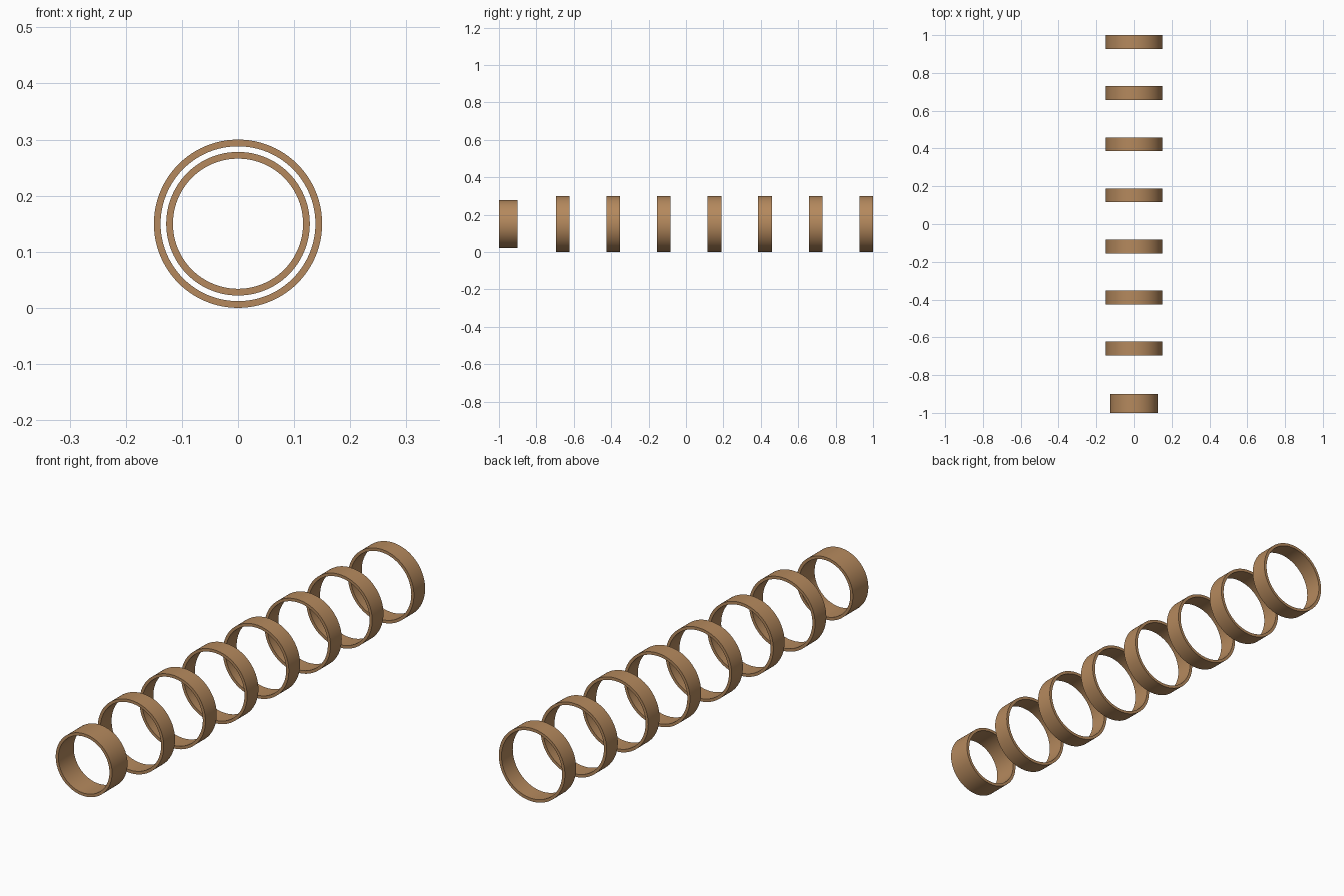
import bpy, bmesh, math

if "Cube" in bpy.data.objects:
    bpy.data.objects.remove(bpy.data.objects["Cube"])

SEGMENTS = 96
CENTRE_Z = 0.15

wood = bpy.data.materials.new("brown")
wood.diffuse_color = (0.46, 0.25, 0.11, 1)
wood.use_nodes = True
wood.node_tree.nodes["Principled BSDF"].inputs["Base Color"].default_value = wood.diffuse_color


def ring(name, outer, inner, y0, y1):
    """Flat-walled open ring whose axis runs along y."""
    bm = bmesh.new()
    profile = [(outer, y0), (outer, y1), (inner, y1), (inner, y0)]
    loops = []
    for i in range(SEGMENTS):
        a = 2 * math.pi * i / SEGMENTS
        loops.append([bm.verts.new((r * math.sin(a), y, CENTRE_Z + r * math.cos(a)))
                      for r, y in profile])
    for i in range(SEGMENTS):
        p, q = loops[i], loops[(i + 1) % SEGMENTS]
        for k in range(4):
            n = (k + 1) % 4
            bm.faces.new((p[k], p[n], q[n], q[k]))
    bmesh.ops.recalc_face_normals(bm, faces=bm.faces)
    mesh = bpy.data.meshes.new(name)
    bm.to_mesh(mesh)
    bm.free()
    mesh.materials.append(wood)
    obj = bpy.data.objects.new(name, mesh)
    bpy.context.collection.objects.link(obj)
    bpy.ops.object.select_all(action='DESELECT')
    obj.select_set(True)
    bpy.context.view_layer.objects.active = obj
    bpy.ops.object.shade_smooth_by_angle(angle=math.radians(30))
    return obj


# Small, wider ring at the front
ring("front_ring", 0.128, 0.116, -1.0, -0.9)

# Seven evenly spaced large rings
WIDTH, STEP = 0.073, 0.2705
for i in range(7):
    back = 1.0 - STEP * i
    ring(f"hoop_{i + 1}", 0.15, 0.138, back - WIDTH, back)
